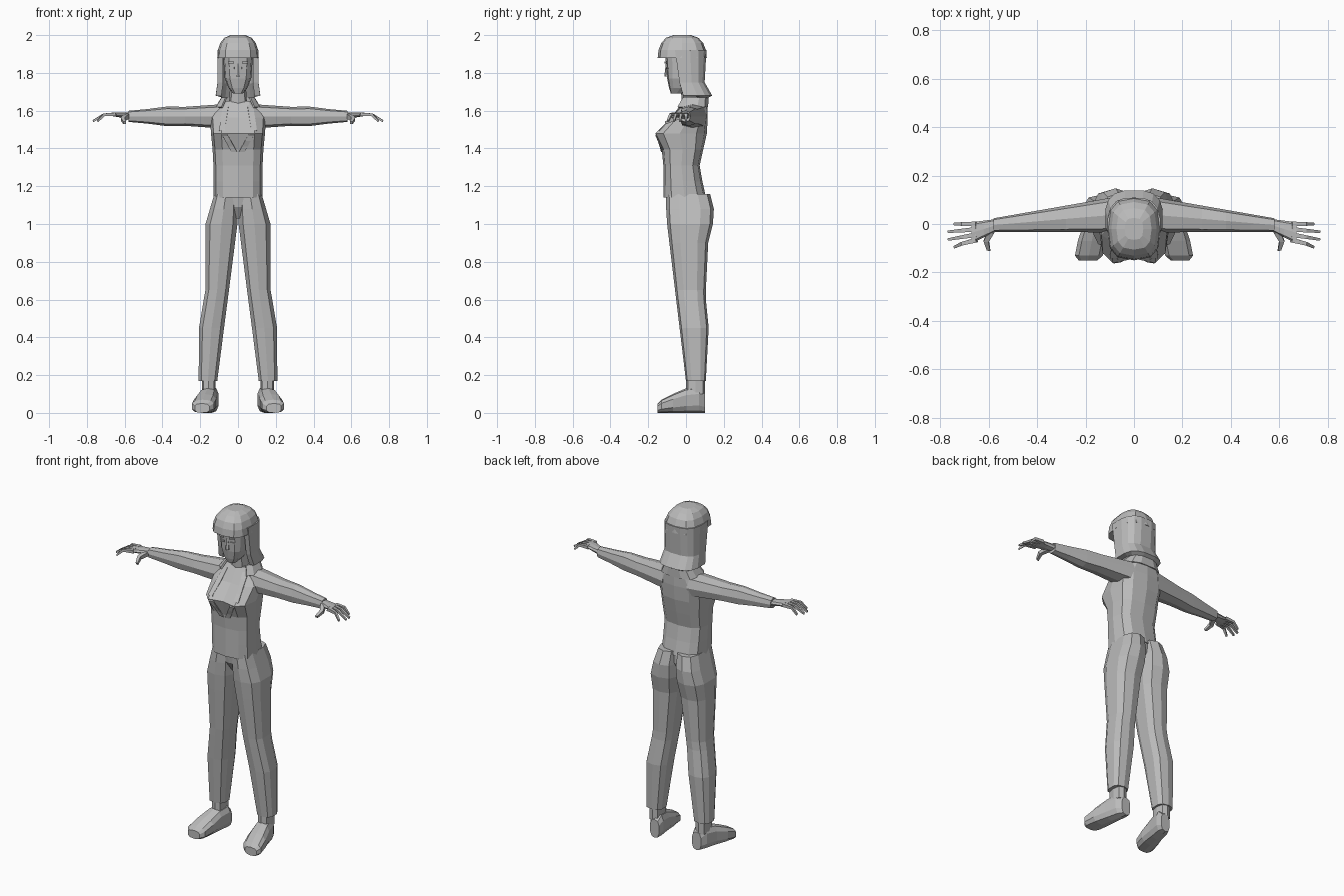
import bpy, bmesh, math
from mathutils import Vector
from mathutils.bvhtree import BVHTree

cube = bpy.data.objects.get("Cube")
if cube:
    bpy.data.objects.remove(cube)

shade = (0.5, 0.5, 0.5, 1)
grey = bpy.data.materials.new("plain grey")
grey.use_nodes = True
grey.diffuse_color = shade
grey.node_tree.nodes["Principled BSDF"].inputs["Base Color"].default_value = shade


def hump(value, centre, reach):
    """One at the centre, falling evenly to nothing at the reach."""
    return max(0, 1 - abs(value - centre) / reach)


def finish(name, bm, mirror=False, thickness=0):
    bmesh.ops.recalc_face_normals(bm, faces=bm.faces)
    mesh = bpy.data.meshes.new(name)
    bm.to_mesh(mesh)
    bm.free()
    mesh.materials.append(grey)
    obj = bpy.data.objects.new(name, mesh)
    bpy.context.collection.objects.link(obj)
    if thickness:
        obj.modifiers.new("thickness", "SOLIDIFY").thickness = thickness
    if mirror:
        obj.modifiers.new("mirror", "MIRROR").use_mirror_merge = False
    return obj


def bridge(bm, rings, closed=True):
    for low, high in zip(rings, rings[1:]):
        count = len(low)
        for i in range(count if closed else count - 1):
            j = (i + 1) % count
            bm.faces.new((low[i], low[j], high[j], high[i]))
    if closed:
        bm.faces.new(rings[0])
        bm.faces.new(rings[-1])


def loft(name, axis, rows, sides=10, power=0.7, gap=None, dip=None, **options):
    """Rows are (position, a0, a1, b0, b1); a and b are the other two axes in order."""
    bm = bmesh.new()
    rings = []
    for t, a0, a1, b0, b1 in rows:
        ring = []
        for i in range(sides):
            angle = math.tau * i / sides
            if gap:
                angle = gap / 2 + (math.tau - gap) * i / (sides - 1)
            s, c = math.sin(angle), -math.cos(angle)
            a = (a0 + a1) / 2 + (a1 - a0) / 2 * math.copysign(abs(s) ** power, s)
            b = (b0 + b1) / 2 + (b1 - b0) / 2 * math.copysign(abs(c) ** power, c)
            if dip and i == 0:
                b += dip(t)
            point = [a, b]
            point.insert("xyz".index(axis), t)
            ring.append(bm.verts.new(point))
        rings.append(ring)
    bridge(bm, rings, closed=not gap)
    return finish(name, bm, **options)


def upright(name, rows, **options):
    """A loft centred on x, from rows of (height, half width, front, back)."""
    return loft(name, "z", [(z, -w, w, front, back) for z, w, front, back in rows], **options)


def finger(name, points, radius):
    bm = bmesh.new()
    rings = []
    along = Vector(points[-1]) - Vector(points[0])
    side = along.cross(Vector((0, 0, 1))).normalized()
    up = side.cross(along).normalized()
    for i, point in enumerate(points):
        size = radius * (1 - i / 4)
        rings.append([bm.verts.new(Vector(point) + size * (side * u + up * v))
                      for u, v in ((1, 1), (-1, 1), (-1, -1), (1, -1))])
    bridge(bm, rings)
    finish(name, bm, mirror=True)


def plate(name, line, offset, target, steps=4):
    """Thin strip along an (x, z) line, laid on the front of a target."""
    bm = bmesh.new()
    bm.from_mesh(target.data)
    tree = BVHTree.FromBMesh(bm)
    bm.clear()
    edges = [Vector(line[0])]
    for start, end in zip(line, line[1:]):
        edges += [Vector(start).lerp(Vector(end), (i + 1) / steps) for i in range(steps)]
    rows = []
    for edge in edges:
        row = []
        for x, z in (edge, edge + Vector(offset)):
            hit = tree.ray_cast(Vector((x, -1, z)), Vector((0, 1, 0)))[0]
            row.append(bm.verts.new((x, hit.y - 0.006, z)))
        rows.append(row)
    bridge(bm, rows, closed=False)
    finish(name, bm, mirror=True, thickness=0.005)


# Jacket body: waist hollow at the back, bust at the front, sloping shoulders
def jacket_row(z):
    half = 0.13 + 0.02 * hump(z, 1.55, 0.2) - max(0, z - 1.6)
    front = -0.12 - 0.055 * hump(z, 1.48, 0.1) + 0.7 * max(0, z - 1.5)
    return z, half, front, 0.115 - 0.045 * hump(z, 1.3, 0.2)


jacket = upright("jacket", [jacket_row(1.14 + 0.085 * i) for i in range(7)], sides=12,
                 dip=lambda z: 0.04 * hump(z, 1.5, 0.1))
plate("lapel", [(0.08, 1.63), (0.1, 1.5), (0.035, 1.38)], (-0.03, 0), jacket)
upright("collar", [(1.62, 0.12, -0.06, 0.12), (1.67, 0.09, -0.03, 0.12)],
        gap=1.4, thickness=0.01)


# Trousers: tapering splayed legs with seat, knee and calf
def leg_row(z):
    inner = max(0, 0.13 * (1 - z))
    outer = min(0.21, 0.175 + 0.17 * max(0, 0.65 - z)) - 0.3 * max(0, z - 1)
    front = max(-0.105, 0.02 - 0.12 * z)
    back = 0.105 + 0.05 * hump(z, 1.05, 0.2) + 0.015 * hump(z, 0.45, 0.1)
    return z, inner, outer, front, back


loft("leg", "z", [leg_row(z) for z in (0.17, 0.45, 0.6, 0.65, 0.9, 1, 1.08, 1.16)], mirror=True)
upright("pelvis", [(1.03, 0.05, -0.05, 0.07), (1.09, 0.1, -0.09, 0.1), (1.16, 0.12, -0.1, 0.1)])

# Shoes, with toes turned outward
loft("ankle", "z", [(z, 0.12, 0.19, 0, 0.1) for z in (0.1, 0.18)], sides=8, mirror=True)
shoe = [(0.1, 0.03, 0.11), (0.07, 0.045, 0.14), (0, 0.05, 0.13),
        (-0.07, 0.06, 0.1), (-0.13, 0.06, 0.07), (-0.15, 0.04, 0.05)]
loft("shoe", "y", [(y, 0.16 - 0.2 * y - w, 0.16 - 0.2 * y + w, 0, top) for y, w, top in shoe],
     mirror=True)


# Sleeves, swept slightly forward with a fuller elbow
def sleeve_row(x):
    y = 0.045 - 0.085 * x
    depth = 0.08 - 0.09 * x
    height = 0.07 - 0.07 * x + 0.01 * hump(x, 0.4, 0.1)
    return x, y - depth, y + depth, 1.57 - height, 1.57 + height


loft("sleeve", "x", [sleeve_row(0.08 + 0.1 * i) for i in range(6)], sides=8, mirror=True)

# Hands
loft("palm", "x", [(0.57 + r, -0.03 - r / 2, 0.02 - r / 8, 1.555 + r / 6, 1.59)
                   for r in (0, 0.05, 0.1)], sides=8, mirror=True)
for i, label in enumerate(("little", "ring", "middle", "index")):
    reach = 0.78 - 0.025 * abs(i - 1.5)
    finger(label + "_finger", [(0.65, -0.022 * i, 1.58), (0.71, -0.027 * i, 1.578),
                               (reach, -0.032 * i, 1.545)], 0.01)
finger("thumb", [(0.59, -0.03, 1.57), (0.61, -0.07, 1.555), (0.6, -0.108, 1.535)], 0.014)

# Neck and face
upright("neck", [(1.6, 0.05, -0.02, 0.08), (1.76, 0.04, -0.03, 0.06)], sides=8)
head = upright("head", [(1.69, 0.025, -0.08, -0.02), (1.72, 0.05, -0.09, 0.03),
                        (1.77, 0.07, -0.1, 0.05), (1.9, 0.08, -0.11, 0.08)], sides=12)
upright("nose", [(1.78, 0.013, -0.115, -0.08), (1.85, 0.006, -0.107, -0.08)], sides=6)
for label, z in (("eye", 1.82), ("eyebrow", 1.85)):
    plate(label, [(0.02, z), (0.05, z)], (0, 0.01), head)

# Hair: domed cap with a fringe, and a flared curtain round the sides and back
dome = [math.radians(20 * i) for i in range(5)]
upright("hair_cap", [(1.88 + 0.122 * math.sin(a), 0.11 * math.cos(a) ** 0.6,
                      -0.02 - 0.13 * math.cos(a) ** 0.6, -0.02 + 0.13 * math.cos(a) ** 0.6)
                     for a in dome], sides=12)
upright("hair_curtain", [(1.92, 0.11, -0.14, 0.11), (1.75, 0.11, -0.1, 0.1),
                         (1.68, 0.12, -0.09, 0.14)], gap=2.7, thickness=0.03)
